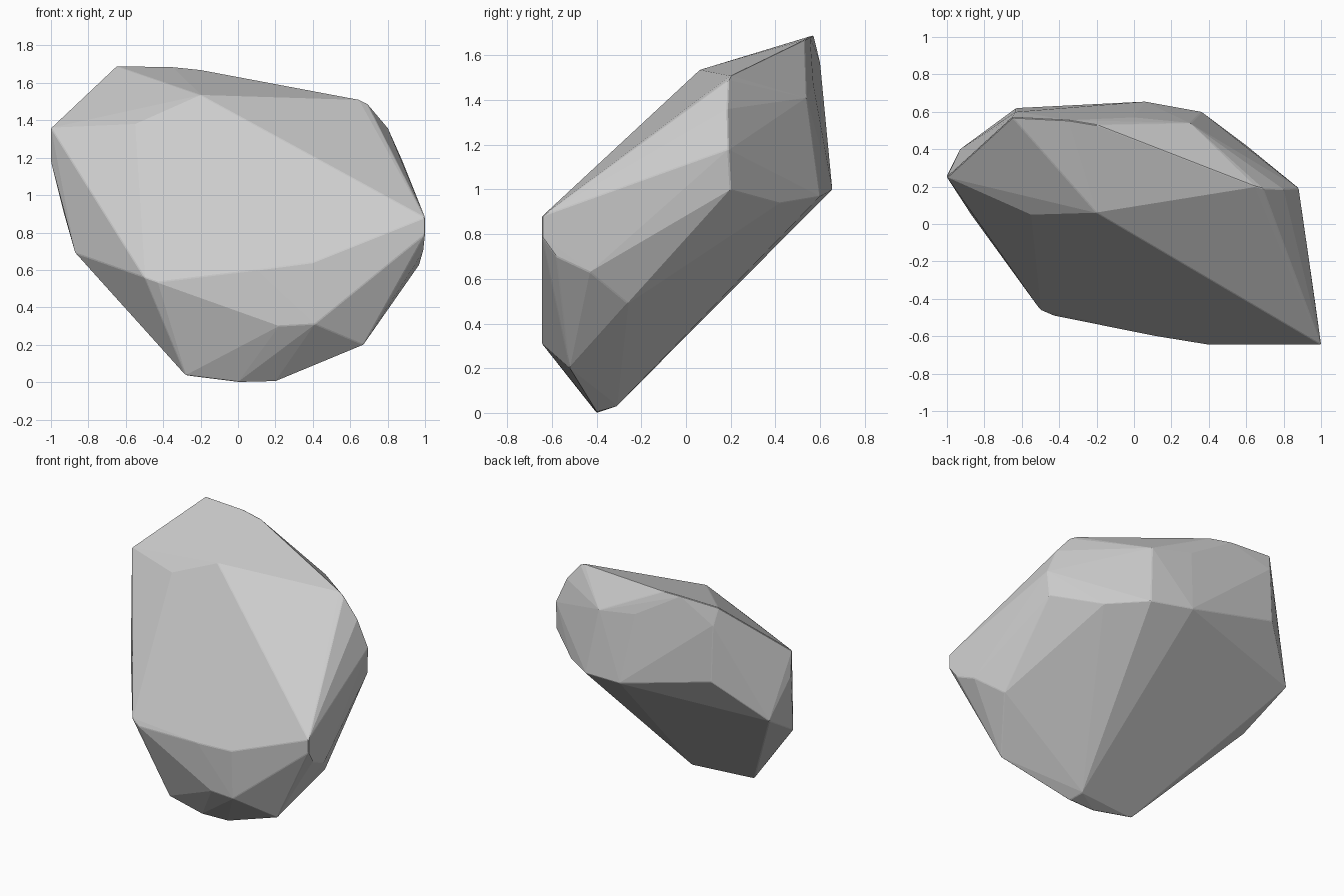
import bpy, bmesh, math

if "Cube" in bpy.data.objects:
    bpy.data.objects.remove(bpy.data.objects["Cube"])

# key corners of the boulder; the faces come from their convex hull
top = [(-.65, .57, 1.69), (-.35, .555, 1.685), (-.2, .53, 1.67), (.65, .2, 1.51),
       (.69, .19, 1.49), (.8, .185, 1.36), (.88, .19, 1.18), (-.2, .06, 1.535),
       (-.55, .05, 1.38)]
front = [(1, -.645, .88), (1, -.645, .79), (.4, -.645, .64), (.1, -.596, .6),
         (-.43, -.49, .535), (-.5, -.46, .56), (.22, -.61, .3), (.41, -.645, .31)]
right = [(.99, -.58, .7), (.97, -.43, .63), (.86, -.26, .49), (.87, .2, 1.0)]
bottom = [(.67, -.52, .2), (.2, -.4, .005), (0, -.4, 0), (.17, -.31, .03), (-.28, -.36, .035)]
back = [(.6, .42, .94), (.36, .6, .97), (.06, .655, 1.0), (.3, .54, 1.41),
        (0, .57, 1.47), (-.63, .62, 1.18), (-.63, .6, 1.57)]
left = [(-1, .25, 1.36), (-1, .26, 1.18), (-.93, .4, .9), (-.87, .05, .69)]

bm = bmesh.new()
for p in top + front + right + bottom + back + left:
    bm.verts.new(p)
res = bmesh.ops.convex_hull(bm, input=bm.verts)
# drop any corner swallowed by the hull, then merge nearly flat facets
loose = [v for v in bm.verts if not v.link_faces]
bmesh.ops.delete(bm, geom=loose, context='VERTS')
bmesh.ops.dissolve_limit(bm, angle_limit=math.radians(1.5), verts=bm.verts, edges=bm.edges)
bmesh.ops.recalc_face_normals(bm, faces=bm.faces)

mesh = bpy.data.meshes.new("boulder")
bm.to_mesh(mesh)
bm.free()
boulder = bpy.data.objects.new("boulder", mesh)
bpy.context.collection.objects.link(boulder)

# slightly worn edges
bevel = boulder.modifiers.new("worn_edges", 'BEVEL')
bevel.width = 0.004
bevel.segments = 1
bevel.limit_method = 'ANGLE'
bevel.angle_limit = math.radians(20)
